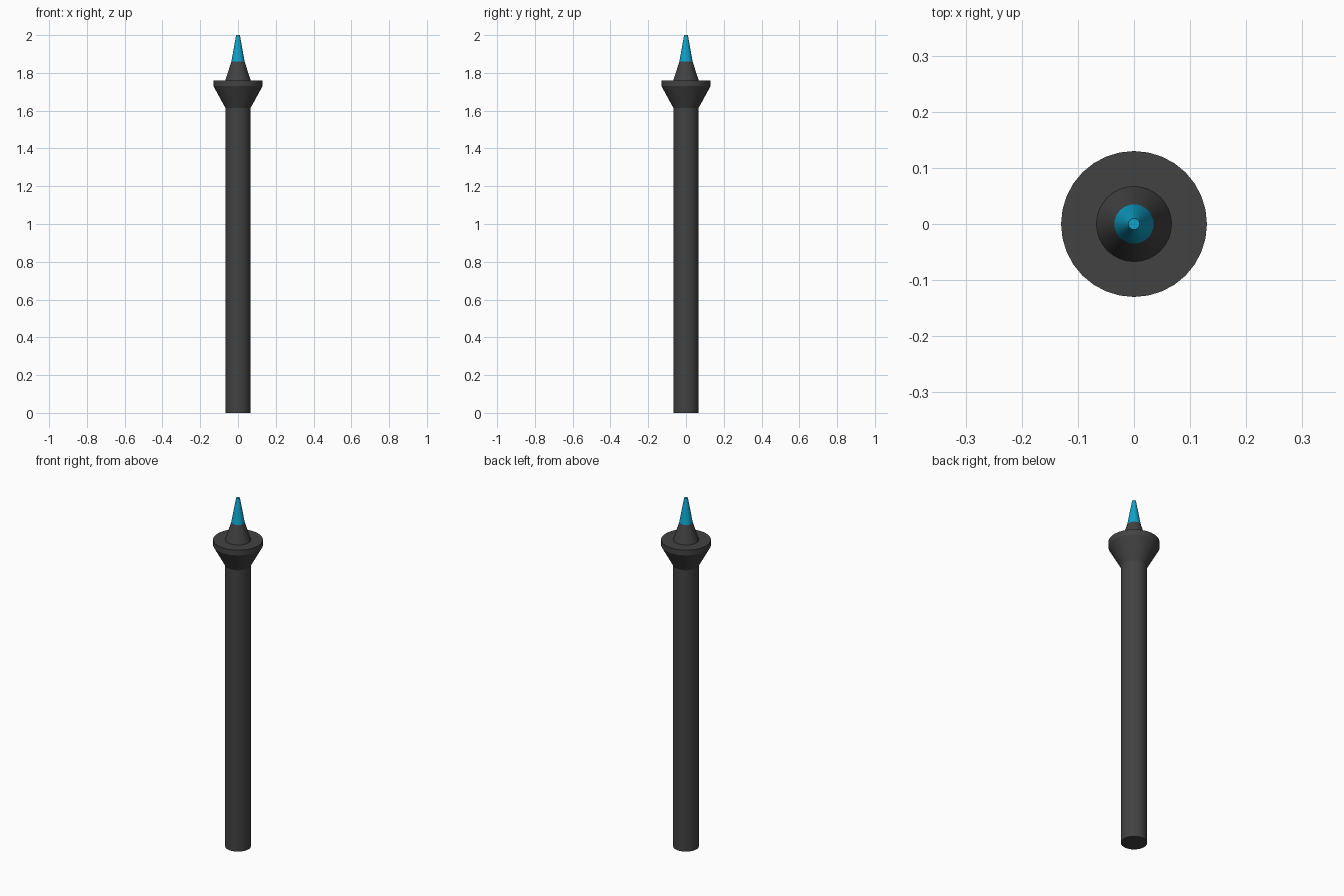
import bpy, bmesh, math

if "Cube" in bpy.data.objects:
    bpy.data.objects.remove(bpy.data.objects["Cube"])

SIDES = 32


def material(name, rgb):
    m = bpy.data.materials.new(name)
    m.diffuse_color = (*rgb, 1)
    m.use_nodes = True
    m.node_tree.nodes["Principled BSDF"].inputs["Base Color"].default_value = m.diffuse_color
    return m


def lathe(name, profile, mat):
    """Closed solid of revolution from (radius, height) points, bottom to top."""
    bm = bmesh.new()
    rings = []
    for r, z in profile:
        rings.append([bm.verts.new((r * math.cos(2 * math.pi * i / SIDES),
                                    r * math.sin(2 * math.pi * i / SIDES), z))
                      for i in range(SIDES)])
    for a, b in zip(rings, rings[1:]):
        for i in range(SIDES):
            j = (i + 1) % SIDES
            bm.faces.new((a[i], a[j], b[j], b[i]))
    bm.faces.new(rings[0][::-1])
    bm.faces.new(rings[-1])
    mesh = bpy.data.meshes.new(name)
    bm.to_mesh(mesh)
    bm.free()
    mesh.materials.append(mat)
    ob = bpy.data.objects.new(name, mesh)
    bpy.context.collection.objects.link(ob)
    bpy.ops.object.select_all(action='DESELECT')
    ob.select_set(True)
    bpy.context.view_layer.objects.active = ob
    bpy.ops.object.shade_smooth_by_angle(angle=math.radians(20))
    return ob


dark = material("dark_grey", (0.055, 0.055, 0.055))
cyan = material("cyan_blue", (0.005, 0.36, 0.58))

# Shaft, flared collar and nose in one dark body
lathe("body", [(0.067, 0), (0.067, 1.615), (0.13, 1.73), (0.13, 1.76),
               (0.067, 1.76), (0.035, 1.86)], dark)

# Coloured tapered tip
lathe("tip", [(0.035, 1.86), (0.01, 2.0)], cyan)
